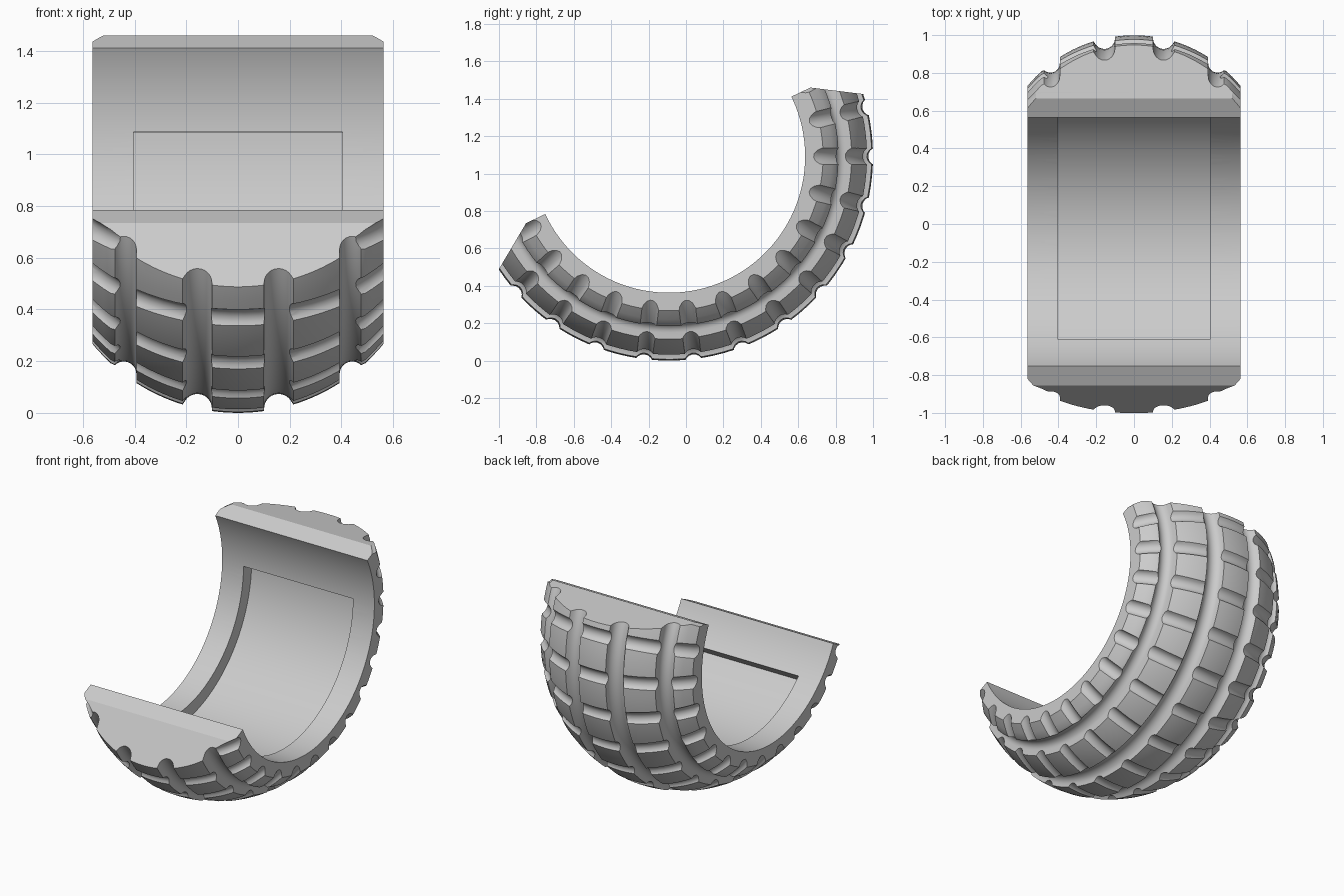
import bpy, bmesh
from math import sin, cos, pi, radians, sqrt
from mathutils import Vector

cube = bpy.data.objects.get("Cube")
if cube:
    bpy.data.objects.remove(cube, do_unlink=True)

CENTRE = Vector((0, -0.092, 1.092))  # wheel axis runs along x
INNER, HALF = 0.729, 0.563           # bore radius, half width
CROWN, CROWN_R = 0.365, 0.727        # crown arc: centre distance and radius


def polar(x, r, a):
    """Point at width x, radius r and angle a around the axis."""
    return CENTRE + Vector((x, r * cos(a), r * sin(a)))


def surface(x):
    return CROWN + sqrt(CROWN_R ** 2 - x * x)


def loft(bm, rings, loop=False):
    """Skin a row of equal rings; cap the ends unless looped."""
    rows = [[bm.verts.new(p) for p in ring] for ring in rings]
    n = len(rows[0])
    pairs = list(zip(rows, rows[1:])) + ([(rows[-1], rows[0])] if loop else [])
    for a, b in pairs:
        for i in range(n):
            j = (i + 1) % n
            bm.faces.new((a[i], a[j], b[j], b[i]))
    if not loop:
        bm.faces.new(rows[0][::-1])
        bm.faces.new(rows[-1])


def make_object(name, bm):
    bmesh.ops.recalc_face_normals(bm, faces=bm.faces)
    mesh = bpy.data.meshes.new(name)
    bm.to_mesh(mesh)
    bm.free()
    obj = bpy.data.objects.new(name, mesh)
    bpy.context.collection.objects.link(obj)
    return obj


def spin(bm, profile, start, end, steps, loop):
    count = steps if loop else steps + 1
    angles = [start + (end - start) * i / steps for i in range(count)]
    loft(bm, [[polar(x, r, a) for x, r in profile] for a in angles], loop)


def carve(target, cutter):
    """Subtract the cutter, falling back to the exact solver if needed."""
    cutter.hide_render = True
    for solver in ('MANIFOLD', 'EXACT'):
        before = len(target.data.vertices)
        mod = target.modifiers.new("carve", 'BOOLEAN')
        mod.operation = 'DIFFERENCE'
        mod.solver = solver
        mod.object = cutter
        try:
            bpy.ops.object.modifier_apply(modifier=mod.name)
        except RuntimeError:
            target.modifiers.clear()
        if len(target.data.vertices) != before:
            break
    bpy.data.objects.remove(cutter, do_unlink=True)


# Half of the tread profile, with two round-bottomed grooves
GROOVES = ((0.157, 0.056), (0.442, 0.049))
xs = [HALF * (i + 0.5) / 20 for i in range(20)] + [HALF]
half = [(x, surface(x)) for x in xs
        if all(abs(x - x0) > w + 0.006 for x0, w in GROOVES)]
for x0, w in GROOVES:
    arc = [pi + pi * i / 12 for i in range(13)]
    pts = [(x0 + w * cos(a), surface(x0) + w * sin(a)) for a in arc]
    half += [p for p in pts if p[1] < surface(p[0]) - 0.002]
    half += [(x, surface(x)) for x in (x0 - w - 0.001, x0 + w + 0.001)]
half.sort(key=lambda p: p[0])

# Crowned tyre ring
bm = bmesh.new()
profile = [(-HALF, INNER), (HALF, INNER)] + half[::-1] + [(-x, r) for x, r in half]
spin(bm, profile, 0.013, 0.013 + 2 * pi, 120, True)
tyre = make_object("tyre_segment", bm)

# Rubber material
rubber = bpy.data.materials.new("light grey rubber")
rubber.use_nodes = True
rubber.diffuse_color = (0.6, 0.6, 0.6, 1)
rubber.node_tree.nodes["Principled BSDF"].inputs["Base Color"].default_value = (0.6, 0.6, 0.6, 1)
tyre.data.materials.append(rubber)

bpy.ops.object.select_all(action='DESELECT')
tyre.select_set(True)
bpy.context.view_layer.objects.active = tyre

# Cross grooves following the crown, spaced at 26 to a full turn
bm = bmesh.new()
TUBE, PATH, PATH_R = 0.05, CROWN + 0.014, CROWN_R + 0.011
for k in range(-11, 3):
    theta = 2 * pi * k / 26
    tangent = Vector((0, -sin(theta), cos(theta)))
    rings = []
    for i in range(30):
        t = radians(-65 + 130 * i / 29)
        ring = []
        for j in range(16):
            b = 2 * pi * j / 16 + 0.1
            rho = PATH_R + TUBE * cos(b)
            ring.append(polar(rho * sin(t), PATH + rho * cos(t), theta)
                        + tangent * TUBE * sin(b))
        rings.append(ring)
    loft(bm, rings)
carve(tyre, make_object("cross_groove_cutter", bm))

# Rectangular recess in the bore
bm = bmesh.new()
w = 0.405
spin(bm, [(-w, 0.6), (w, 0.6), (w, 0.815), (-w, 0.815)],
     radians(-135.3), radians(-0.5), 56, False)
carve(tyre, make_object("recess_cutter", bm))

# Open sector with a radial lip and a slanted face at each end
bm = bmesh.new()
outline = [(-0.09, 1.1), (0.665, 1.46), (0.95, 1.425), (1.4, 1.37), (1.4, 3), (-2, 3),
           (-2, 0.152), (-1.2, 0.152), (-1.0, 0.49), (-0.855, 0.735)]
loft(bm, [[Vector((x, y, z)) for y, z in outline] for x in (-1, 1)])
carve(tyre, make_object("end_cutter", bm))

bpy.ops.object.shade_smooth_by_angle(angle=radians(25))
